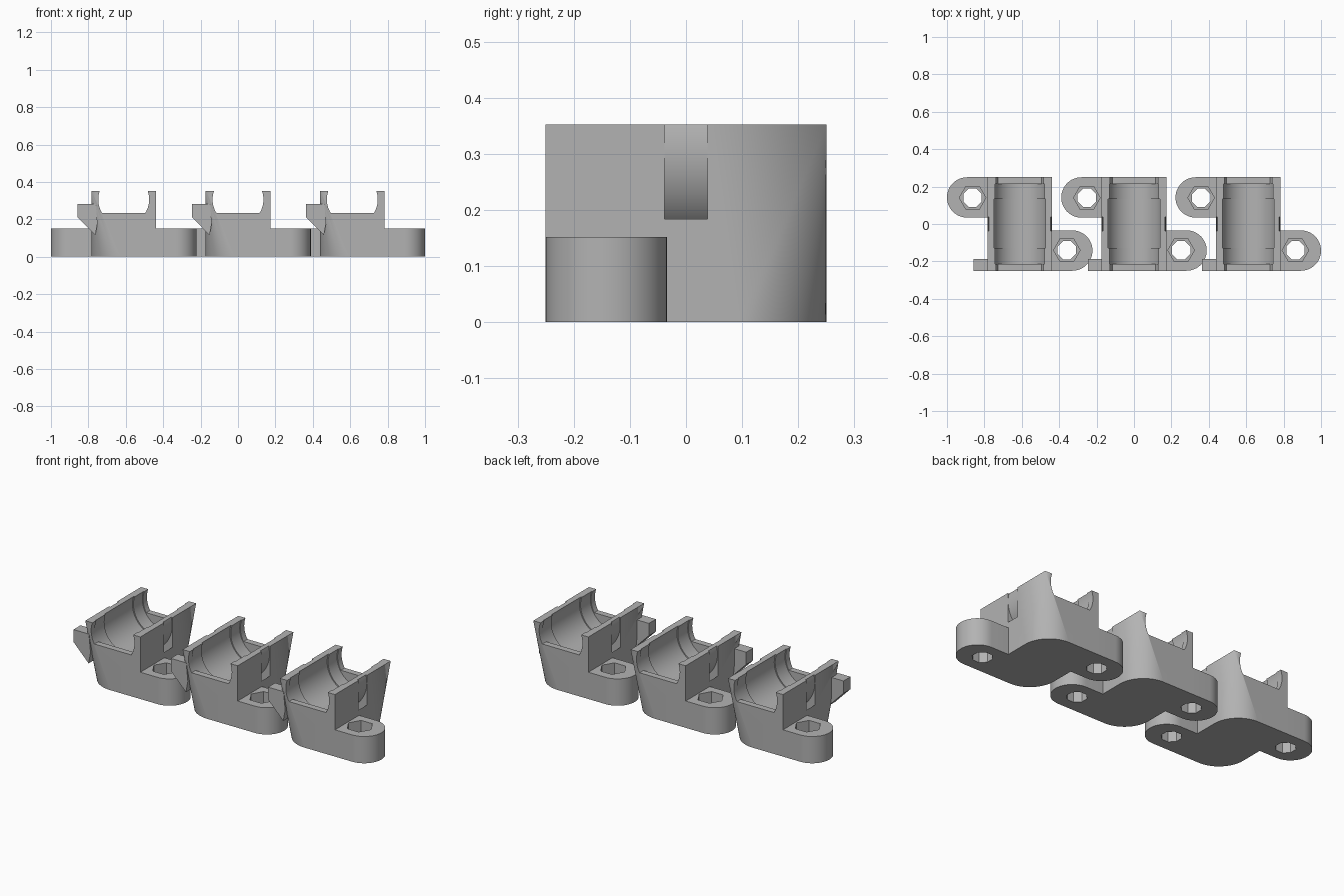
import bpy, bmesh, math
from mathutils import Vector

cube = bpy.data.objects.get("Cube")
if cube:
    bpy.data.objects.remove(cube, do_unlink=True)

grey = bpy.data.materials.new("plain_grey")
grey.use_nodes = True
colour = (0.45, 0.45, 0.45, 1)
grey.diffuse_color = colour
grey.node_tree.nodes["Principled BSDF"].inputs["Base Color"].default_value = colour

HX, HY, TOP = 0.173, 0.25, 0.352      # block half sizes and height
EAR_R, EAR_TOP, EAR_END = 0.108, 0.152, 0.389
AXIS_Z, BORE = 0.306, 0.14            # channel axis and radius
PITCH = 0.611


def hull(name, points):
    """Convex solid around a set of points."""
    bm = bmesh.new()
    for p in points:
        bm.verts.new(p)
    res = bmesh.ops.convex_hull(bm, input=bm.verts)
    junk = set(res["geom_interior"]) | set(res["geom_unused"])
    bmesh.ops.delete(bm, geom=[g for g in junk if isinstance(g, bmesh.types.BMVert)], context='VERTS')
    bmesh.ops.dissolve_limit(bm, angle_limit=0.002, verts=bm.verts, edges=bm.edges)
    bmesh.ops.recalc_face_normals(bm, faces=bm.faces)
    me = bpy.data.meshes.new(name)
    bm.to_mesh(me)
    bm.free()
    ob = bpy.data.objects.new(name, me)
    bpy.context.collection.objects.link(ob)
    return ob


def box(name, lo, hi):
    return hull(name, [(x, y, z) for x in (lo[0], hi[0]) for y in (lo[1], hi[1]) for z in (lo[2], hi[2])])


def arc(cx, cy, r, start, end, n):
    steps = [math.radians(start + (end - start) * i / n) for i in range(n + 1)]
    return [(cx + r * math.cos(a), cy + r * math.sin(a)) for a in steps]


def upright(name, outline, z0, z1):
    return hull(name, [(x, y, z) for x, y in outline for z in (z0, z1)])


def lying(name, r, y0, y1, n=64):
    """Cylinder along y on the channel axis."""
    return hull(name, [(x, y, z) for x, z in arc(0, AXIS_Z, r, 0, 360 - 360 / n, n - 1) for y in (y0, y1)])


def combine(target, tool, operation):
    mod = target.modifiers.new("bool", 'BOOLEAN')
    mod.operation, mod.object, mod.solver = operation, tool, 'EXACT'
    bpy.context.view_layer.update()
    dg = bpy.context.evaluated_depsgraph_get()
    me = bpy.data.meshes.new_from_object(target.evaluated_get(dg))
    target.modifiers.clear()
    target.data = me
    bpy.data.objects.remove(tool, do_unlink=True)


# Block: square at the top, two opposite corners rounded at the foot
R = 0.155
points = [(x, y, TOP) for x in (-HX, HX) for y in (-HY, HY)]
foot = arc(HX - R, HY - R, R, 0, 90, 20)
points += [(s * x, s * y, 0) for s in (1, -1) for x, y in foot]
points += [(-HX, HY, 0), (HX, -HY, 0)]
holder = hull("bearing_holder", points)

# Mounting ears at opposite corners
for s in (1, -1):
    cx, cy = EAR_END - EAR_R, -HY + EAR_R
    rim = arc(cx, cy, EAR_R, -90, 90, 24) + [(0.05, cy - EAR_R), (0.05, cy + EAR_R)]
    combine(holder, upright("ear", [(s * x, s * y) for x, y in rim], 0, EAR_TOP), 'UNION')

# Side stop arm with a sloping underside
side = [(-0.247, 0.282), (-0.247, 0.212), (-0.152, 0.115), (-0.14, 0.18), (-0.15, 0.282)]
combine(holder, hull("arm", [(x, y, z) for x, z in side for y in (-HY, -0.187)]), 'UNION')

# Round channel, with a slightly wider middle
combine(holder, lying("channel", BORE, -0.215, 0.215), 'DIFFERENCE')
combine(holder, lying("channel_middle", BORE + 0.006, -0.127, 0.135), 'DIFFERENCE')

# End openings, flat at the bottom
opening = lying("opening", BORE - 0.004, -0.3, 0.3)
combine(opening, box("floor", (-1, -1, -1), (1, 1, 0.235)), 'DIFFERENCE')
combine(holder, opening, 'DIFFERENCE')

# Ring slot for a strap
ring = lying("ring", 0.212, -0.038, 0.038)
combine(ring, lying("ring_core", 0.171, -0.1, 0.1), 'DIFFERENCE')
combine(holder, ring, 'DIFFERENCE')

# Screw holes with hexagonal nut pockets
for s in (1, -1):
    x, y = s * 0.252, -s * 0.14
    combine(holder, upright("hole", arc(x, y, 0.053, 22.5, 337.5, 7), -0.1, 0.3), 'DIFFERENCE')
    combine(holder, upright("pocket", arc(x, y, 0.071, 0, 300, 5), 0.08, 0.3), 'DIFFERENCE')

holder.data.materials.clear()
holder.data.materials.append(grey)
for p in holder.data.polygons:
    p.material_index = 0

# Row of three holders
holders = [holder]
for i in (1, 2):
    twin = holder.copy()
    twin.data = holder.data.copy()
    bpy.context.collection.objects.link(twin)
    holders.append(twin)
bpy.ops.object.select_all(action='DESELECT')
for ob, name, x in zip(holders, ("right", "middle", "left"), (-PITCH, 0, PITCH)):
    ob.name = name + "_bearing_holder"
    ob.location.x = x
    ob.select_set(True)
    bpy.context.view_layer.objects.active = ob
bpy.ops.object.shade_smooth_by_angle(angle=math.radians(30))
